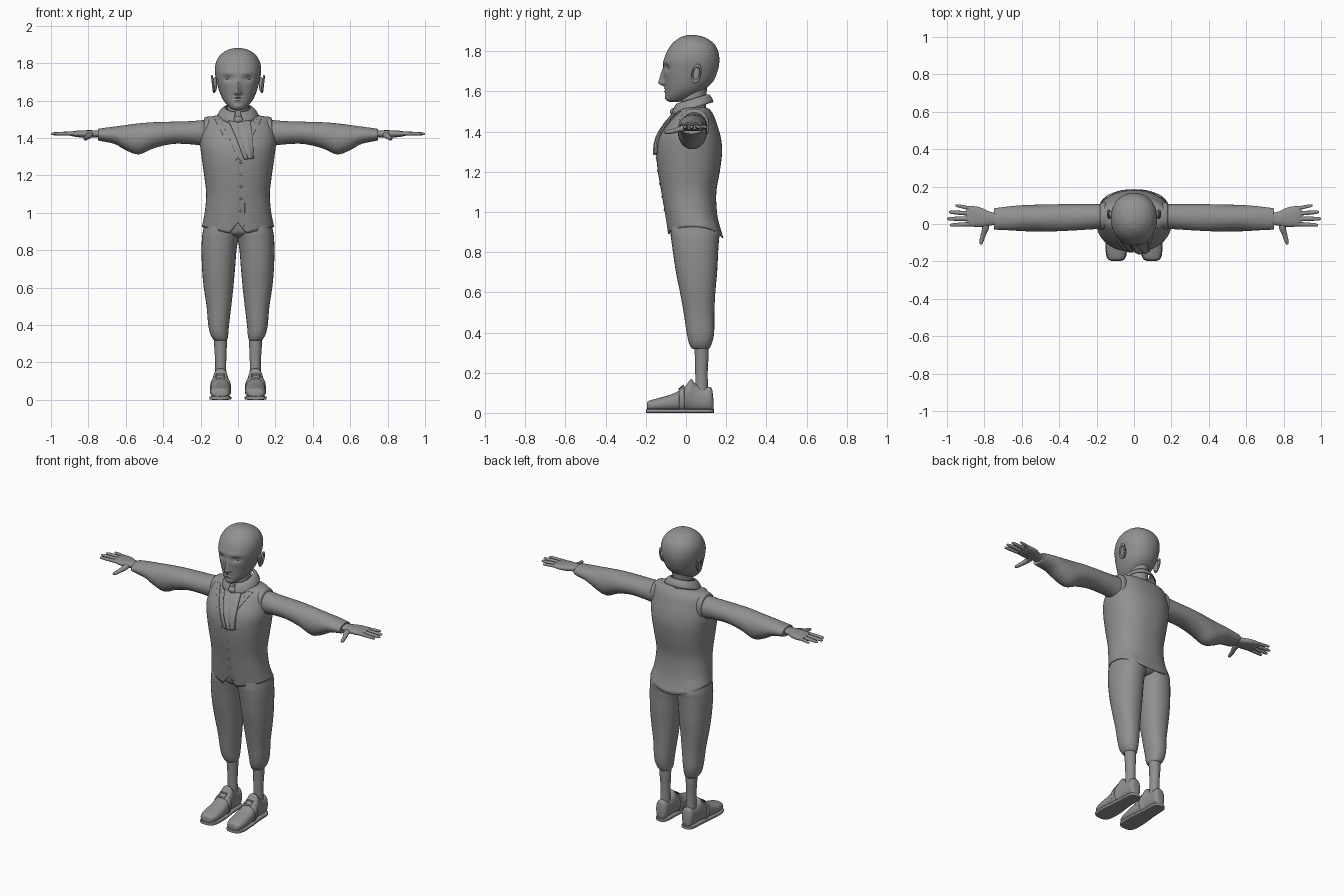
import bpy, bmesh, math
from mathutils import Vector
from mathutils.bvhtree import BVHTree

if "Cube" in bpy.data.objects:
    bpy.data.objects.remove(bpy.data.objects["Cube"])

grey = bpy.data.materials.new("plain_grey")
grey.use_nodes = True
grey.diffuse_color = (0.28, 0.28, 0.28, 1)
grey.node_tree.nodes["Principled BSDF"].inputs["Base Color"].default_value = grey.diffuse_color
parts = []


def build(name, verts, faces, mirror=False, thick=0.0):
    mesh = bpy.data.meshes.new(name)
    mesh.from_pydata(verts, [], faces)
    bm = bmesh.new()
    bm.from_mesh(mesh)
    bmesh.ops.recalc_face_normals(bm, faces=bm.faces)
    bm.to_mesh(mesh)
    bm.free()
    mesh.materials.append(grey)
    ob = bpy.data.objects.new(name, mesh)
    bpy.context.collection.objects.link(ob)
    if thick:
        mod = ob.modifiers.new("thickness", "SOLIDIFY")
        mod.thickness, mod.offset = thick, 0
    if mirror:
        ob.modifiers.new("mirror", "MIRROR").use_clip = False
    parts.append(ob)
    return ob


def spline(keys, steps):
    """Smooth interpolation through a list of equal-length tuples."""
    out = []
    for i in range(len(keys) - 1):
        a, b, c, d = (keys[max(0, i - 1)], keys[i], keys[i + 1], keys[min(len(keys) - 1, i + 2)])
        for s in range(steps):
            t = s / steps
            out.append([q + t * ((r - p) / 2 + t * (p - 2.5 * q + 2 * r - w / 2
                        + t * (1.5 * (q - r) + (w - p) / 2)))
                        for p, q, r, w in zip(a, b, c, d)])
    return out + [list(keys[-1])]


def loft(name, axis, keys, power=2.0, seg=32, steps=4, bend=None, caps=True, **kw):
    """Skin rounded sections (t, u0, u1, v0, v1) placed along an axis."""
    place = {"X": lambda t, u, v: (t, u, v), "Y": lambda t, u, v: (u, t, v),
             "Z": lambda t, u, v: (u, v, t)}[axis]
    rings = spline(keys, steps)
    verts = []
    for t, u0, u1, v0, v1 in rings:
        for i in range(seg):
            a = 2 * math.pi * i / seg
            c, s = (math.copysign(abs(f) ** (2 / power), f) for f in (math.cos(a), math.sin(a)))
            p = place(t, (u0 + u1 + (u1 - u0) * c) / 2, (v0 + v1 + (v1 - v0) * s) / 2)
            verts.append(bend(*p) if bend else p)
    faces = [(r * seg + i, r * seg + (i + 1) % seg, (r + 1) * seg + (i + 1) % seg, (r + 1) * seg + i)
             for r in range(len(rings) - 1) for i in range(seg)]
    if caps:
        faces += [tuple(range(seg)), tuple(range(len(verts) - seg, len(verts)))]
    return build(name, verts, faces, **kw)


def sheet(name, nu, nv, f, **kw):
    verts = [f(i / nu, j / nv) for i in range(nu + 1) for j in range(nv + 1)]
    faces = [(i * (nv + 1) + j, i * (nv + 1) + j + 1, (i + 1) * (nv + 1) + j + 1, (i + 1) * (nv + 1) + j)
             for i in range(nu) for j in range(nv)]
    return build(name, verts, faces, **kw)


def ball(name, centre, size, **kw):
    bm = bmesh.new()
    bmesh.ops.create_uvsphere(bm, u_segments=20, v_segments=12, radius=1)
    verts = [tuple(c + s * k for c, s, k in zip(centre, size, v.co)) for v in bm.verts]
    faces = [[v.index for v in f.verts] for f in bm.faces]
    bm.free()
    return build(name, verts, faces, **kw)


def sym(z, rx, y0, y1):
    return (z, -rx, rx, y0, y1)


def clamp(v):
    return max(0.0, min(1.0, v))


# Waistcoat, with a pointed front hem and a dropped back hem
def hem(x, y, z):
    ax = abs(x)
    if y > 0.046:
        low = 0.925 - 0.055 * (1 - min(1, ax / 0.19) ** 2)
    else:
        low = 0.945 - ax * 1.2 if ax < 0.045 else 0.89 + (ax - 0.045) * 0.25
    return (x, y, z + clamp((1.04 - z) / 0.12) * (low - 0.92))


vest = loft("waistcoat", "Z", [
    sym(.92, .19, -.088, .183), sym(1, .175, -.103, .153), sym(1.1, .167, -.12, .148),
    sym(1.2, .178, -.137, .165), sym(1.3, .192, -.145, .177), sym(1.37, .2, -.133, .17),
    sym(1.43, .193, -.1, .153), sym(1.48, .182, -.06, .135), sym(1.508, .16, -.03, .115),
    sym(1.52, .09, .0, .09)], power=2.3, seg=64, bend=hem, caps=False, thick=0.006)
surface = BVHTree.FromPolygons([v.co for v in vest.data.vertices],
                               [list(p.vertices) for p in vest.data.polygons])


def chest(x, z, lift):
    hit = surface.ray_cast(Vector((x, -1, z)), Vector((0, 1, 0)))[0]
    return (x, (hit.y if hit else -0.01) - lift, z)


def patch(name, left, right, lift, ripple=0.0, **kw):
    """Cloth strip between two (x, z) edges, laid on the chest."""
    a, b = spline(left, 8), spline(right, 8)
    n = len(a) - 1

    def point(u, v):
        p, q = a[round(u * n)], b[round(u * n)]
        x, z = (m + (k - m) * v for m, k in zip(p, q))
        return chest(x, z, lift + ripple * math.sin(v * 4 * math.pi) * u)
    return sheet(name, n, 16, point, **kw)


patch("lapels", [(.125, 1.5), (.07, 1.395), (.012, 1.28)],
      [(.1, 1.5), (.045, 1.395), (.002, 1.29)], .005, mirror=True, thick=.006)
patch("cravat", [(-.05, 1.49), (-.01, 1.4), (.035, 1.285)],
      [(.065, 1.49), (.078, 1.4), (.083, 1.29)], .013, .004, thick=.008)
patch("front_seam", [(.03, 1.28), (.03, 1.1), (.03, .93)],
      [(.036, 1.28), (.036, 1.1), (.036, .93)], .001, thick=.004)
ball("cravat_knot", (.002, -.062, 1.497), (.026, .018, .02))
for i in range(5):
    ball(f"button_{i + 1}", chest(.016, 1.27 - .065 * i, .002), (.007, .005, .007))


# Turned-down shirt collar, open at the front
def fold(u, v):
    a = -math.pi / 2 + 0.2 + u * (2 * math.pi - 0.4)
    x = (.068 + .042 * v) * math.cos(a)
    y = .03 + (.075 + .03 * v) * math.sin(a)
    return (x, y, 1.56 - .045 * v * v + .3 * (y - .03) - .012 * v * max(0, -math.sin(a)) ** 6)


sheet("collar", 48, 6, fold, thick=.006)
loft("neck", "Z", [sym(1.44, .062, -.035, .1), sym(1.52, .057, -.03, .1), sym(1.57, .056, -.028, .1),
                   sym(1.65, .06, -.03, .11)])


# Head, with the face shaped by smooth bumps
def bump(d, w):
    return math.exp(-(d / w) ** 2)


def face(x, y, z):
    if y < -0.02:
        ax = abs(x)
        rise = clamp((1.72 - z) / .08) * clamp((z - 1.622) / .018)
        y -= .034 * rise * bump(x, .009 + .007 * rise)
        y -= .006 * bump(ax - .015, .008) * bump(z - 1.64, .009)
        y += .013 * bump(ax - .052, .024) * bump(z - 1.718, .016)
        y -= .005 * bump(ax - .045, .04) * bump(z - 1.748, .012)
        y -= .007 * bump(x, .024) * (bump(z - 1.616, .006) + bump(z - 1.6, .007))
        y += .004 * bump(x, .03) * bump(z - 1.608, .003)
        y -= .005 * bump(x, .025) * bump(z - 1.568, .012)
    return (x, y, z)


loft("head", "Z", [
    sym(1.547, .012, -.08, -.04), sym(1.556, .036, -.096, .0), sym(1.58, .062, -.102, .05),
    sym(1.61, .083, -.103, .095), sym(1.65, .1, -.107, .135), sym(1.7, .114, -.113, .157),
    sym(1.75, .123, -.111, .166), sym(1.8, .119, -.094, .16), sym(1.84, .098, -.066, .137),
    sym(1.868, .062, -.03, .095), sym(1.879, .025, .003, .053), sym(1.881, .004, .022, .032)],
    power=2.15, seg=96, steps=7, bend=face)
ball("eyes", (.052, -.077, 1.72), (.021, .015, .011), mirror=True)


# Ears: a cupped shell with a thicker rim
def rim(u, v):
    a, b = 2 * math.pi * u, 2 * math.pi * v
    r = 1 + .22 * math.cos(b)
    z = .04 * r * math.sin(a)
    return (.134 + .006 * math.sin(b) + .12 * z, .052 + .02 * r * math.cos(a) + .15 * z, 1.688 + z)


sheet("ear_rims", 28, 10, rim, mirror=True)
ball("ear_shells", (.124, .05, 1.685), (.012, .02, .04), mirror=True)

# Sleeves with a hanging fold, and the waistcoat armholes
loft("sleeves", "X", [
    (.12, -.02, .095, 1.37, 1.47), (.17, -.025, .105, 1.358, 1.494), (.25, -.03, .106, 1.366, 1.49),
    (.35, -.036, .106, 1.368, 1.487), (.45, -.04, .105, 1.345, 1.484), (.53, -.04, .103, 1.312, 1.478),
    (.6, -.038, .1, 1.335, 1.469), (.66, -.034, .095, 1.368, 1.461), (.74, -.03, .085, 1.385, 1.45),
    (.748, -.025, .08, 1.39, 1.445)], mirror=True)
loft("armholes", "X", [(.11, -.02, .1, 1.37, 1.5), (.155, -.034, .114, 1.348, 1.514),
                       (.178, -.033, .113, 1.35, 1.508), (.183, -.025, .105, 1.36, 1.495)],
     power=2.2, mirror=True)

# Hands
loft("palms", "X", [(.73, -.005, .06, 1.405, 1.438), (.77, -.008, .065, 1.403, 1.441),
                    (.82, -.016, .088, 1.402, 1.441), (.87, -.013, .096, 1.406, 1.438),
                    (.895, -.004, .09, 1.412, 1.432)], power=2.4, seg=24, mirror=True)
for name, y0, y1, tip, r in (("index", .0, -.006, .985, .0115), ("middle", .028, .028, 1, .012),
                             ("ring", .055, .064, .99, .0115), ("little", .08, .1, .955, .01)):
    keys = []
    for t, k in ((0, 1), (.4, 1), (.8, .85), (.96, .6), (1, .15)):
        y, z, w = y0 + (y1 - y0) * t, 1.424 - .002 * t, r * k
        keys.append((.86 + (tip - .86) * t, y - w, y + w, z - w * .9, z + w * .9))
    loft(name + "_fingers", "X", keys, seg=14, mirror=True)
loft("thumbs", "Y", [(.03, .775, .82, 1.405, 1.435), (-.02, .775, .812, 1.4, 1.43),
                     (-.06, .793, .82, 1.391, 1.415), (-.095, .805, .827, 1.387, 1.407),
                     (-.11, .813, .823, 1.392, 1.401)], seg=14, mirror=True)

# Breeches and stockings
loft("breeches_legs", "Z", [
    (.98, .0, .17, -.07, .138), (.9, -.008, .188, -.077, .166), (.86, -.002, .193, -.073, .164),
    (.8, .008, .195, -.065, .16), (.7, .016, .192, -.05, .155), (.6, .025, .183, -.03, .146),
    (.5, .036, .168, -.012, .141), (.4, .048, .159, .003, .14), (.35, .052, .148, .014, .13),
    (.322, .057, .131, .028, .117), (.318, .066, .12, .04, .105)], power=2.2, mirror=True)
loft("breeches_seat", "Z", [sym(.98, .16, -.075, .14), sym(.92, .16, -.076, .158),
                            sym(.885, .12, -.06, .145), sym(.868, .05, -.01, .1)])
loft("stockings", "Z", [(.34, .057, .13, .04, .112), (.28, .06, .127, .044, .112),
                        (.2, .063, .122, .046, .108), (.1, .062, .122, .046, .11)], seg=24, mirror=True)

# Shoes: upper, sole, strap and buckle
loft("shoes", "Y", [
    (-.195, .075, .118, .015, .045), (-.185, .052, .138, .012, .06), (-.14, .039, .149, .01, .073),
    (-.08, .038, .147, .01, .09), (-.03, .042, .145, .01, .113), (.0, .046, .141, .01, .137),
    (.025, .052, .135, .01, .168), (.045, .054, .132, .01, .148), (.08, .055, .13, .01, .128),
    (.115, .055, .13, .01, .13), (.13, .063, .122, .01, .118), (.136, .075, .11, .015, .07)],
    power=2.4, mirror=True)
loft("soles", "Y", [
    (-.198, .075, .115, 0, .018), (-.187, .049, .141, 0, .02), (-.14, .036, .152, 0, .02),
    (-.06, .038, .149, 0, .02), (.02, .048, .14, 0, .02), (.1, .05, .136, 0, .02),
    (.13, .06, .126, 0, .02), (.139, .078, .108, 0, .018)], power=6, mirror=True)
loft("shoe_straps", "Y", [(-.034, .039, .148, .006, .114), (-.03, .037, .15, .004, .119),
                          (-.012, .039, .148, .004, .131), (-.008, .042, .145, .006, .13)],
     power=2.4, mirror=True)


def buckle(u, v):
    a, b = 2 * math.pi * u + math.pi / 4, 2 * math.pi * v
    r = 1 + .18 * math.cos(b)
    t = .021 * r * math.sin(a)
    return (.094 + .03 * r * math.cos(a), -.024 + t * .8, .128 + t * .6 + .004 * math.sin(b))


sheet("shoe_buckles", 4, 8, buckle, mirror=True)

# Smooth shading with crisp edges
bpy.ops.object.select_all(action="DESELECT")
for ob in parts:
    ob.select_set(True)
bpy.context.view_layer.objects.active = vest
bpy.ops.object.shade_smooth_by_angle(angle=math.radians(45))
